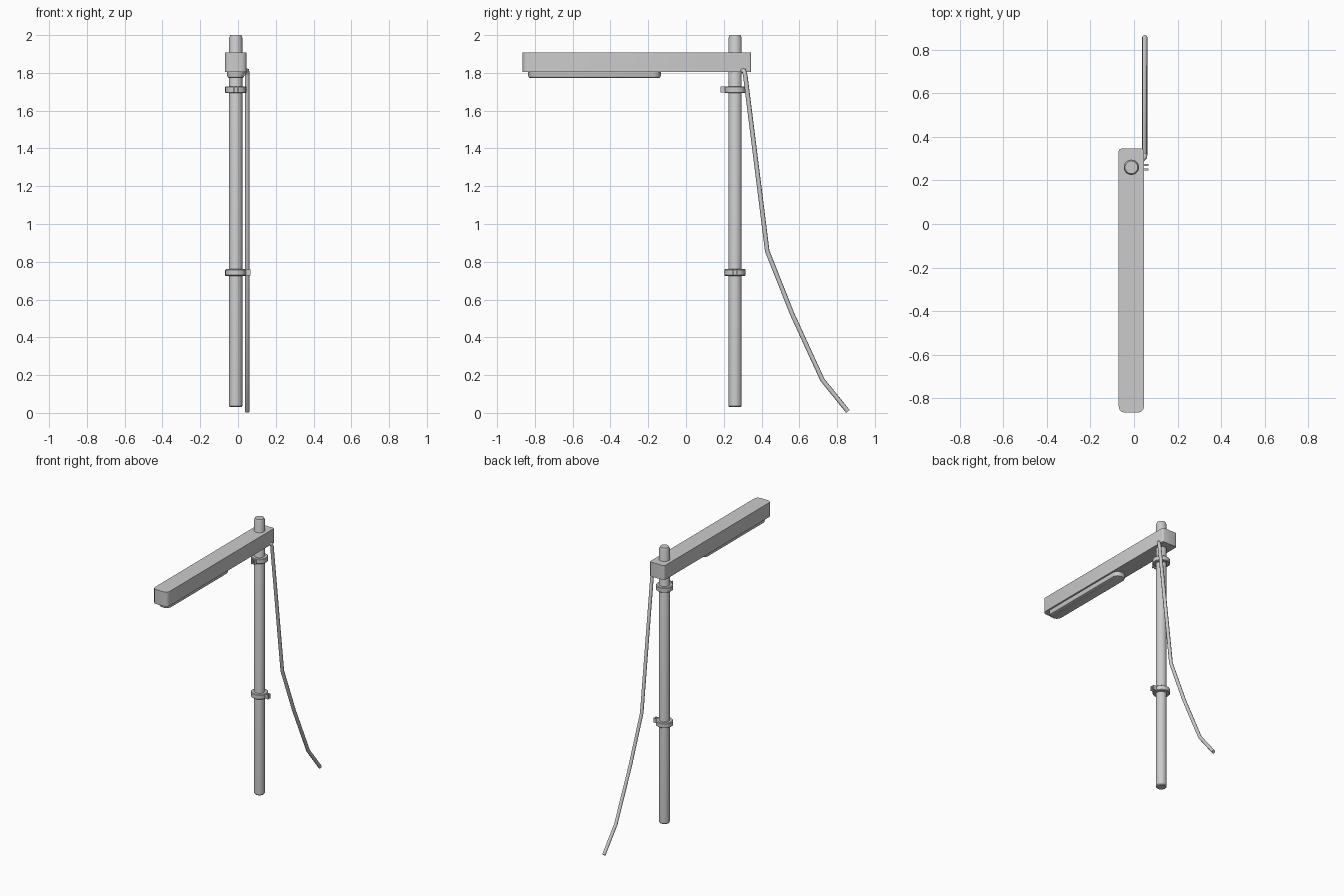
import bpy, bmesh, math
from mathutils import Vector, Matrix

if "Cube" in bpy.data.objects:
    bpy.data.objects.remove(bpy.data.objects["Cube"])

PX, PY = -0.012, 0.26  # pole axis


def finish(name, bm, smooth=True):
    bmesh.ops.recalc_face_normals(bm, faces=bm.faces)
    me = bpy.data.meshes.new(name)
    bm.to_mesh(me)
    bm.free()
    ob = bpy.data.objects.new(name, me)
    bpy.context.collection.objects.link(ob)
    if smooth:
        bpy.context.view_layer.objects.active = ob
        ob.select_set(True)
        bpy.ops.object.shade_smooth_by_angle(angle=math.radians(35))
        ob.select_set(False)
    return ob


def lathe(name, profile, sides, closed=False):
    """Revolve (radius, z) points around the pole axis."""
    bm = bmesh.new()
    rings = [[bm.verts.new((PX + r * math.cos(a), PY + r * math.sin(a), z))
              for a in (2 * math.pi * i / sides for i in range(sides))]
             for r, z in profile]
    pairs = list(zip(rings, rings[1:]))
    if closed:
        pairs.append((rings[-1], rings[0]))
    else:
        bm.faces.new(rings[0])
        bm.faces.new(rings[-1])
    for a, b in pairs:
        for i in range(sides):
            j = (i + 1) % sides
            bm.faces.new((a[i], a[j], b[j], b[i]))
    return finish(name, bm)


def bar(name, half, y0, y1, z0, z1, front, back, segs, bottom=0.0):
    """Box along y with rounded vertical corners and optional rounded underside."""
    bm = bmesh.new()
    m = (Matrix.Translation((PX, (y0 + y1) / 2, (z0 + z1) / 2))
         @ Matrix.Diagonal((2 * half, y1 - y0, z1 - z0, 1)))
    bmesh.ops.create_cube(bm, size=1, matrix=m)
    mid = (y0 + y1) / 2
    for sign, r in ((-1, front), (1, back)):
        edges = [e for e in bm.edges
                 if abs(e.verts[0].co.z - e.verts[1].co.z) > 1e-4
                 and all((v.co.y - mid) * sign > 0.2 for v in e.verts)]
        edges = [e for e in edges if abs(e.verts[0].co.y - (y0 if sign < 0 else y1)) < 1e-4]
        bmesh.ops.bevel(bm, geom=edges, offset=r, segments=segs, profile=0.5, affect='EDGES')
    if bottom:
        edges = [e for e in bm.edges if all(v.co.z < z0 + 1e-4 for v in e.verts)]
        bmesh.ops.bevel(bm, geom=edges, offset=bottom, segments=2, profile=0.5, affect='EDGES')
    return finish(name, bm)


# Upright pole with softened ends
lathe("pole", [(0.030, 0.03), (0.035, 0.036), (0.035, 1.985), (0.029, 2.0)], 24)

# Horizontal lamp arm and the long diffuser beneath it
bar("lamp_arm", 0.058, -0.865, 0.345, 1.805, 1.908, 0.028, 0.010, 3)
bar("light_diffuser", 0.046, -0.836, -0.133, 1.772, 1.81, 0.040, 0.040, 5, 0.014)

# Clamp collars, each with a split lug
for label, z, angle in (("upper", 1.711, -90), ("lower", 0.743, 0)):
    h = 0.018
    lathe(label + "_clamp_ring",
          [(0.034, z - h), (0.052, z - h), (0.056, z - h + 0.004),
           (0.056, z + h - 0.004), (0.052, z + h), (0.034, z + h)], 20, True)
    bm = bmesh.new()
    rot = Matrix.Translation((PX, PY, z)) @ Matrix.Rotation(math.radians(angle), 4, 'Z')
    for side in (-1, 1):
        bmesh.ops.create_cube(bm, size=1, matrix=rot @ Matrix.Translation((0.063, side * 0.010, 0))
                              @ Matrix.Diagonal((0.030, 0.009, 0.032, 1)))
    finish(label + "_clamp_lug", bm, False)

# Hanging power cable swept along a bent path
path = [Vector(p) for p in ((0.038, 0.297, 1.812), (0.049, 0.307, 1.812), (0.049, 0.314, 1.785),
                            (0.049, 0.430, 0.857), (0.049, 0.562, 0.524),
                            (0.049, 0.722, 0.175), (0.049, 0.857, 0.008))]
curve = bpy.data.curves.new("power_cable", 'CURVE')
curve.dimensions = '3D'
curve.bevel_depth = 0.012
curve.bevel_resolution = 2
curve.use_fill_caps = True
spline = curve.splines.new('POLY')
spline.points.add(len(path) - 1)
for p, co in zip(spline.points, path):
    p.co = (*co, 1)
cable = bpy.data.objects.new("power_cable", curve)
bpy.context.collection.objects.link(cable)
